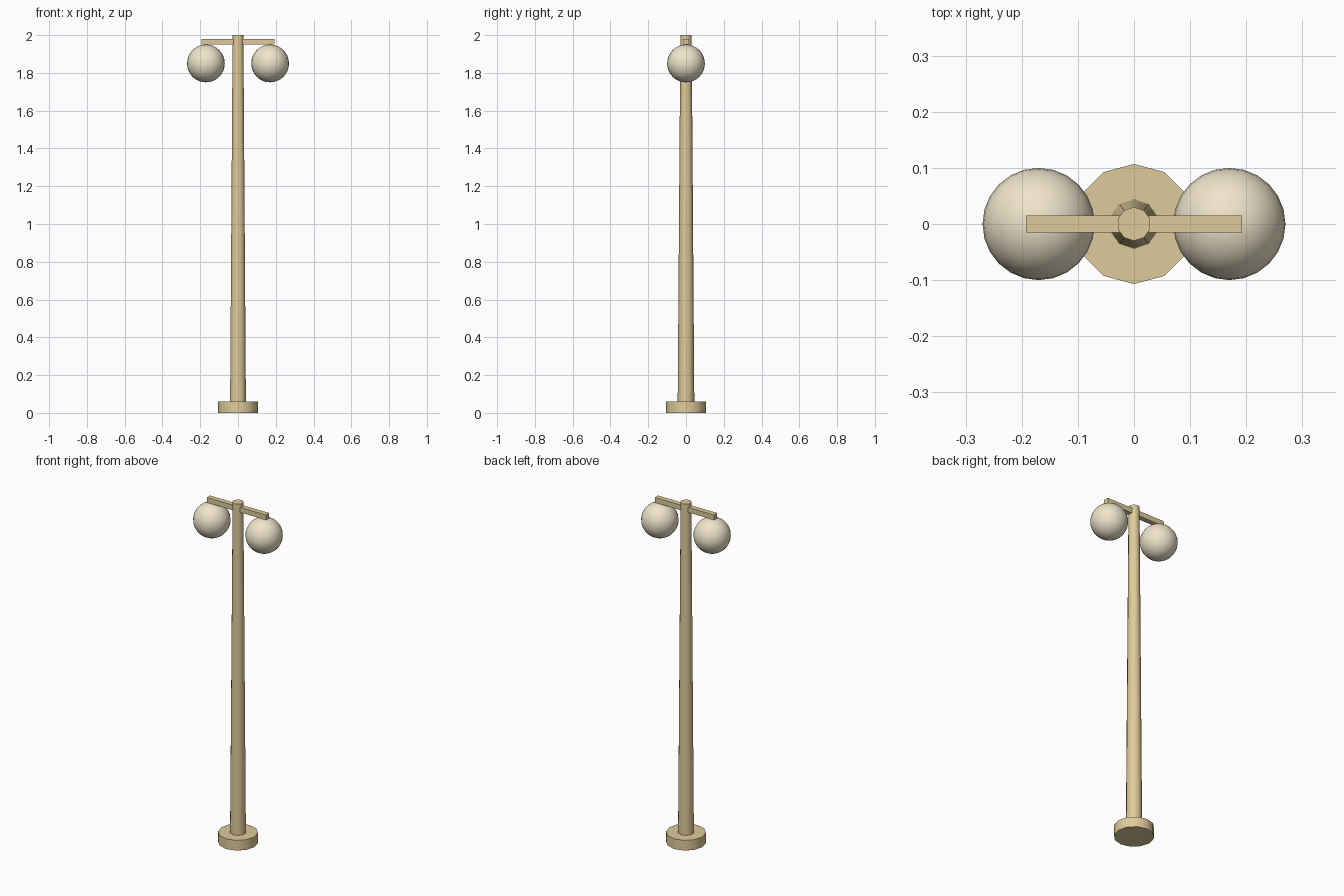
import bpy
import math

if "Cube" in bpy.data.objects:
    bpy.data.objects.remove(bpy.data.objects["Cube"])


def material(name, color):
    mat = bpy.data.materials.new(name)
    mat.diffuse_color = color
    mat.use_nodes = True
    mat.node_tree.nodes["Principled BSDF"].inputs["Base Color"].default_value = mat.diffuse_color
    return mat


post_paint = material("post_paint", (0.74, 0.60, 0.33, 1))
lamp_glass = material("lamp_glass", (0.87, 0.78, 0.60, 1))


def finish(name, mat, smooth_angle=None):
    ob = bpy.context.object
    ob.name = ob.data.name = name
    ob.data.materials.append(mat)
    if smooth_angle:
        bpy.ops.object.shade_smooth_by_angle(angle=math.radians(smooth_angle))
    return ob


def tapered_column(name, sides, r_bottom, r_top, z0, z1, smooth_angle):
    bpy.ops.mesh.primitive_cone_add(vertices=sides, radius1=r_bottom, radius2=r_top,
                                    depth=z1 - z0, location=(0, 0, (z0 + z1) / 2))
    return finish(name, post_paint, smooth_angle)


# Round foot and tapered post
tapered_column("base", 12, 0.107, 0.107, 0.0, 0.06, 40)
tapered_column("pole", 10, 0.044, 0.03, 0.06, 2.0, 40)

# Crossbar through the top of the post
bpy.ops.mesh.primitive_cube_add(size=1, location=(0, 0, 1.965))
bpy.context.object.scale = (0.385, 0.03, 0.03)
bpy.ops.object.transform_apply(location=False, rotation=False, scale=True)
finish("crossbar", post_paint)

# Globe lamps hanging under each end of the crossbar
for side, x in (("left", -0.17), ("right", 0.17)):
    bpy.ops.mesh.primitive_uv_sphere_add(segments=24, ring_count=16, radius=0.1,
                                         location=(x, 0, 1.85))
    finish(f"globe_{side}", lamp_glass, 40)
